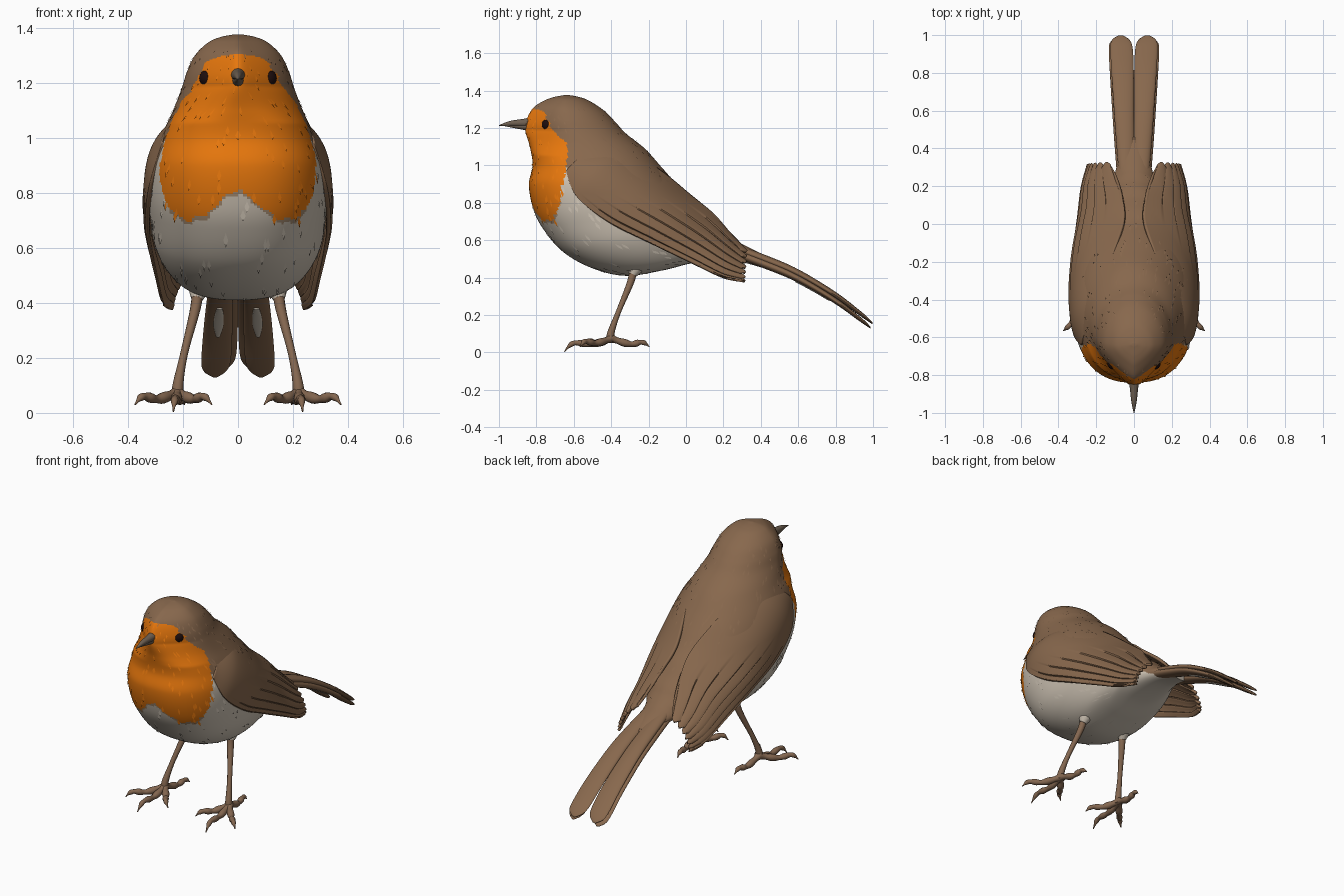
import bpy, bmesh, math, random
from mathutils import Vector

random.seed(4)
cube = bpy.data.objects.get("Cube")
if cube:
    bpy.data.objects.remove(cube, do_unlink=True)


def material(name, color):
    m = bpy.data.materials.new(name)
    m.use_nodes = True
    m.diffuse_color = (*color, 1)
    m.node_tree.nodes["Principled BSDF"].inputs["Base Color"].default_value = (*color, 1)
    return m


BROWN = material("brown_plumage", (0.245, 0.138, 0.074))
ORANGE = material("orange_breast", (0.82, 0.19, 0.004))
WHITE = material("pale_belly", (0.61, 0.54, 0.45))
TAUPE = material("taupe_bib_edge", (0.36, 0.25, 0.16))
LEG = material("leg_brown", (0.23, 0.135, 0.08))
BEAK = material("beak_grey", (0.155, 0.115, 0.082))
EYE = material("eye_dark", (0.012, 0.004, 0.004))


def spline(rows, t):
    """Smooth value at t (0..1) along a list of equal-length tuples."""
    f = min(max(t, 0), 1) * (len(rows) - 1)
    i = min(int(f), len(rows) - 2)
    f -= i
    a, b, c, d = (rows[min(max(k, 0), len(rows) - 1)] for k in range(i - 1, i + 3))
    return [q + 0.5 * f * (r - p + f * (2 * p - 5 * q + 4 * r - s + f * (3 * (q - r) + s - p)))
            for p, q, r, s in zip(a, b, c, d)]


def linear(table, x):
    """Piecewise straight interpolation of (x, value) pairs."""
    for (x0, v0), (x1, v1) in zip(table, table[1:]):
        if x <= x1:
            return v0 + (v1 - v0) * max(0, (x - x0) / (x1 - x0))
    return table[-1][1]


def finish(name, bm, mats, angle=40):
    bmesh.ops.recalc_face_normals(bm, faces=bm.faces[:])
    mesh = bpy.data.meshes.new(name)
    bm.to_mesh(mesh)
    bm.free()
    for m in mats:
        mesh.materials.append(m)
    for p in mesh.polygons:
        p.use_smooth = True
    mesh.set_sharp_from_angle(angle=math.radians(angle))
    ob = bpy.data.objects.new(name, mesh)
    bpy.context.scene.collection.objects.link(ob)
    return ob


def skin(rings, closed=True):
    """Bridge rows of points into a surface, capped when the rows are rings."""
    bm = bmesh.new()
    rows = [[bm.verts.new(p) for p in r] for r in rings]
    n = len(rows[0])
    for a, b in zip(rows, rows[1:]):
        for j in range(n if closed else n - 1):
            k = (j + 1) % n
            bm.faces.new((a[j], a[k], b[k], b[j]))
    if closed:
        bm.faces.new(rows[0])
        bm.faces.new(rows[-1])
    return bm


def tube(name, rows, mat, steps=24, sides=12, knuckles=0):
    """Round tapering limb through rows of (x, y, z, radius)."""
    rings = []
    for i in range(steps + 1):
        t = i / steps
        x, y, z, r = spline(rows, t)
        ahead = Vector(spline(rows, t + 0.02)[:3]) - Vector(spline(rows, t - 0.02)[:3])
        q = ahead.to_track_quat('Z', 'Y')
        r = max(r, 0.001) * (1 + 0.16 * math.cos(knuckles * math.tau * t) * (knuckles > 0))
        rings.append([Vector((x, y, z)) + q @ Vector((r * math.cos(a), r * math.sin(a), 0))
                      for a in (math.tau * k / sides for k in range(sides))])
    return finish(name, skin(rings), [mat])


def blade(name, rows, mat, steps=32, sides=20):
    """Flat feather through rows of (x, y, z, half width, half thickness)."""
    rings = []
    for i in range(steps + 1):
        x, y, z, w, h = spline(rows, i / steps)
        rings.append([(x + w * math.cos(a), y, z + h * math.sin(a))
                      for a in (math.tau * k / sides for k in range(sides))])
    return finish(name, skin(rings), [mat], 60)


# Body and head: sections given as front (y, z), back (y, z), half width
SECTIONS = [
    (-.65, 1.376, -.63, 1.377, .015), (-.705, 1.366, -.575, 1.367, .065),
    (-.755, 1.348, -.52, 1.347, .108),
    (-.815, 1.31, -.44, 1.295, .155), (-.85, 1.25, -.38, 1.235, .185),
    (-.86, 1.19, -.32, 1.17, .205), (-.835, 1.1, -.22, 1.09, .238),
    (-.82, 1.0, -.13, .99, .285), (-.84, .9, -.06, .91, .315),
    (-.82, .78, .01, .83, .325), (-.77, .67, .08, .77, .32),
    (-.66, .54, .14, .71, .305), (-.50, .45, .19, .67, .27),
    (-.32, .41, .23, .63, .22), (-.12, .44, .27, .60, .17),
    (.05, .48, .30, .58, .125), (.25, .49, .36, .55, .09), (.42, .45, .46, .495, .05)]
NR, NS = 230, 200
grid = []
for i in range(NR + 1):
    yf, zf, yb, zb, w = spline(SECTIONS, i / NR)
    # The face narrows toward the beak; breast and belly are fuller than an ellipse
    face = min(1, max(0, ((zf + zb) / 2 - 1.05) / 0.13))
    full = 2 / (2.4 - 0.4 * face)
    ring = []
    for j in range(NS):
        c, s = math.cos(math.tau * j / NS), math.sin(math.tau * j / NS)
        x = w * s * (1 - 0.6 * face * max(0, c) ** 2)
        if c > 0:
            c, x = c ** full, math.copysign(abs(x) ** full * w ** (1 - full), s)
        ring.append(Vector((x, (yf + yb) / 2 + (yf - yb) / 2 * c,
                            (zf + zb) / 2 + (zf - zb) / 2 * c)))
    grid.append(ring)

BIB_LOW = [(0, .81), (.05, .785), (.1, .73), (.15, .71), (.2, .70), (.25, .74), (.3, .86)]
BIB_BACK = [(.7, -.69), (.9, -.66), (1.0, -.645), (1.08, -.635), (1.12, -.645), (1.18, -.71),
            (1.25, -.74), (1.285, -.75), (1.302, -.80), (1.312, -.95)]
BELLY_TOP = [(-.66, 1.02), (-.6, .93), (-.45, .77), (-.2, .65), (.02, .58), (.2, .55), (.45, .48)]


def plumage(p):
    """0 brown, 1 orange, 2 pale, 3 taupe, with slightly ragged borders."""
    rag = 0.006 * math.sin(95 * p.x + 40 * p.z) + 0.004 * math.sin(170 * p.z + 60 * p.y)
    above = p.z - linear(BIB_LOW, abs(p.x)) - rag
    if above > -0.012 and p.y < linear(BIB_BACK, p.z) + rag:
        return 1 if above > 0 else 3
    return 2 if p.z < linear(BELLY_TOP, p.y) + rag else 0


COAT = [BROWN, ORANGE, WHITE, TAUPE]
bm = skin(grid)
for f in bm.faces:
    f.material_index = plumage(f.calc_center_median())
finish("body", bm, COAT, 60)

# Small raised feather tips over breast, belly and head
bm = bmesh.new()
for _ in range(420):
    i, j = random.randrange(36, 188), random.randrange(NS)
    p, tip = grid[i][j], grid[i + 5][j]
    side = (grid[i][(j + 1) % NS] - p) * 0.7
    out = side.cross(tip - p).normalized()
    if out.dot(p - Vector((0, -.4, .8))) < 0:
        out = -out
    mid = p.lerp(tip, 0.5) + out * 0.003
    f = bm.faces.new([bm.verts.new(q) for q in (p, mid + side, tip + out * 0.006, mid - side)])
    f.material_index = plumage(p)
finish("feather_tips", bm, COAT)

# Beak, upper and lower halves
tube("upper_beak", [(0, -.81, 1.23, .03), (0, -.87, 1.227, .022),
                    (0, -.94, 1.224, .014), (0, -1.0, 1.213, .002)], BEAK)
tube("lower_beak", [(0, -.81, 1.206, .026), (0, -.87, 1.209, .018),
                    (0, -.93, 1.213, .011), (0, -.98, 1.214, .002)], BEAK)

# Wing sections: lower edge, upper edge, outward bulge
WING = [(.272, -.64, .97, .20, -.52, 1.08, .035), (.314, -.58, .83, .155, -.33, 1.08, .13),
        (.322, -.42, .70, .10, -.14, .97, .18), (.308, -.20, .59, .05, .02, .84, .18),
        (.285, .02, .485, .06, .14, .74, .12), (.265, .19, .405, .09, .24, .63, .09),
        (.238, .29, .385, .12, .30, .56, .05)]
FEATHERS, PER = 7, 12


def wing_rows(sx):
    rows = []
    for i in range(61):
        u = i / 60
        lx, ly, lz, ux, uy, uz, bulge = spline(WING, u)
        low, up = Vector((lx, ly, lz)), Vector((ux, uy, uz))
        ctrl = (low + up) / 2 + Vector((bulge, 0, bulge * 0.35))
        row = []
        for j in range(FEATHERS * PER + 1):
            # Narrow long feathers below, broad short ones above
            v = (j / (FEATHERS * PER)) ** 1.35
            frac = (j % PER) / PER
            fade = min(1, max(0, (u - 0.15 - 0.45 * v) / 0.25))
            p = low * (1 - v) ** 2 + ctrl * 2 * v * (1 - v) + up * v * v
            out = Vector((1 - 0.6 * v, 0, 0.2 + 0.7 * v)).normalized()
            p += out * 0.011 * (1 - frac) * fade
            p += Vector((0, .025, -.012)) * math.sin(math.pi * frac) * u ** 6
            row.append((p.x * sx, p.y, p.z))
        rows.append(row)
    return rows


TAIL = [(.035, .2, .58, .04, .025), (.045, .42, .499, .048, .024), (.053, .6, .423, .053, .022),
        (.06, .8, .306, .059, .018), (.066, .93, .21, .059, .014),
        (.07, .975, .175, .046, .01), (.07, .998, .155, .012, .005)]
TOES = {"outer_toe": [(.29, -.48, .05), (.345, -.54, .06), (.375, -.565, .03)],
        "middle_toe": [(.225, -.5, .045), (.23, -.6, .05), (.235, -.65, .005)],
        "inner_toe": [(.165, -.47, .05), (.125, -.53, .06), (.095, -.55, .03)],
        "hind_toe": [(.21, -.3, .045), (.2, -.235, .055), (.195, -.195, .03)]}

for side, sx in (("left", 1), ("right", -1)):
    wing = finish(side + "_wing", skin(wing_rows(sx), closed=False), [BROWN], 35)
    shell = wing.modifiers.new("thickness", 'SOLIDIFY')
    shell.thickness, shell.offset = 0.016, 0

    # Tail feathers, the outer one tucked below with a pale streak underneath
    outer = [((x + .014) * sx, y - .012, z - .022, w * .9, h) for x, y, z, w, h in TAIL]
    blade(side + "_inner_tail_feather", [(x * sx, y, z, w, h) for x, y, z, w, h in TAIL], BROWN)
    blade(side + "_outer_tail_feather", outer, BROWN)
    streak = [(x, y, z - h, w, .0045) for (x, y, z, _, h), w in
              ((spline(outer, t), w) for t, w in ((.33, .01), (.38, .017), (.43, .017), (.48, .007)))]
    blade(side + "_tail_streak", streak, WHITE)

    # Eye
    bm = bmesh.new()
    bmesh.ops.create_uvsphere(bm, u_segments=24, v_segments=16, radius=0.033)
    bmesh.ops.translate(bm, verts=bm.verts, vec=(.108 * sx, -.738, 1.217))
    finish(side + "_eye", bm, [EYE])

    # Thigh tuft, leg and toes
    tube(side + "_thigh", [(.12 * sx, -.24, .52, .07), (.14 * sx, -.265, .46, .045),
                           (.15 * sx, -.285, .415, .022)], WHITE)
    tube(side + "_leg", [(.145 * sx, -.28, .46, .022), (.155 * sx, -.295, .38, .019),
                         (.195 * sx, -.36, .22, .014), (.217 * sx, -.4, .11, .019),
                         (.22 * sx, -.405, .06, .024)], LEG)
    for toe, pts in TOES.items():
        path = [(.22, -.4, .075)] + pts
        tube(side + "_" + toe, [(x * sx, y, z, r) for (x, y, z), r in
                                zip(path, (.021, .017, .014, .002))], LEG, knuckles=4)
